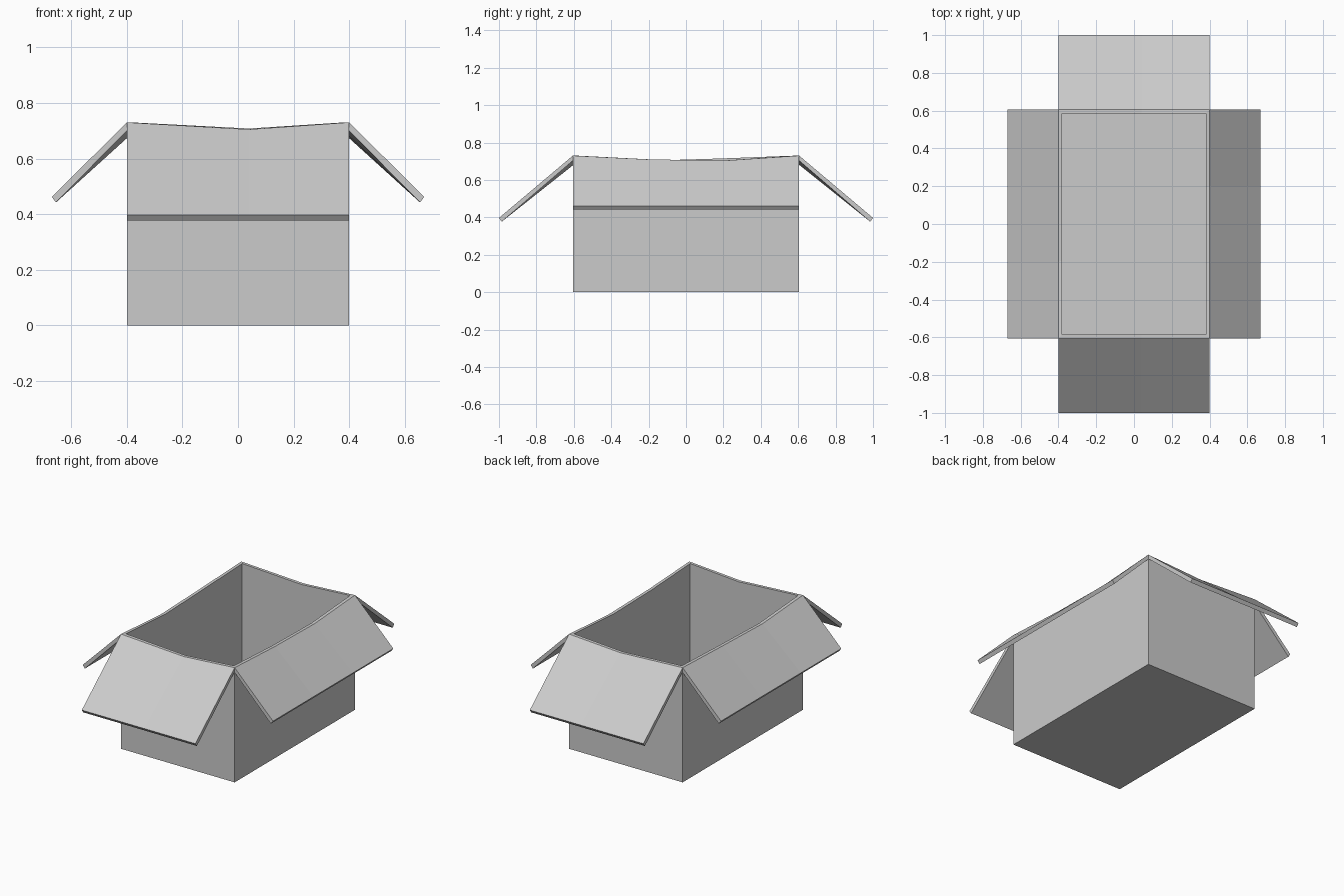
import bpy, bmesh

cube = bpy.data.objects.get("Cube")
if cube:
    bpy.data.objects.remove(cube)

# Plain cardboard colour
GREY = (0.6, 0.6, 0.6, 1.0)
card = bpy.data.materials.new("plain grey card")
card.use_nodes = True
card.diffuse_color = GREY
card.node_tree.nodes["Principled BSDF"].inputs["Base Color"].default_value = GREY

HX, HY, TOP, WALL = 0.40, 0.605, 0.73, 0.02

# Top edge of each wall, counter-clockwise, sagging between the corners
front_rim = [(-HX, -HY, TOP), (0.04, -HY, 0.705), (HX, -HY, TOP)]
left_rim = [(HX, -HY, TOP), (HX, -0.2, 0.71), (HX, 0.2, 0.703), (HX, HY, TOP)]
back_rim = [(HX, HY, TOP), (0.04, HY, 0.708), (-HX, HY, TOP)]
right_rim = [(-HX, HY, TOP), (-HX, 0.2, 0.715), (-HX, -0.2, 0.703), (-HX, -HY, TOP)]


def loft(name, rings, close_rings=False, close_loop=True, cap=True):
    """Skin a row of equal-length point rings into one solid object."""
    bm = bmesh.new()
    rows = [[bm.verts.new(p) for p in ring] for ring in rings]
    pairs = list(zip(rows, rows[1:]))
    if close_rings:
        pairs.append((rows[-1], rows[0]))
    for a, b in pairs:
        n = len(a)
        for i in range(n if close_loop else n - 1):
            j = (i + 1) % n
            bm.faces.new((a[i], a[j], b[j], b[i]))
    if cap and close_loop:
        bm.faces.new(rows[0])
        bm.faces.new(rows[-1])
    elif cap:
        bm.faces.new([r[0] for r in rows])
        bm.faces.new([r[-1] for r in rows])
    bmesh.ops.recalc_face_normals(bm, faces=bm.faces)
    mesh = bpy.data.meshes.new(name)
    bm.to_mesh(mesh)
    bm.free()
    mesh.materials.append(card)
    obj = bpy.data.objects.new(name, mesh)
    bpy.context.collection.objects.link(obj)
    return obj


# Hollow box: outer base, outer rim, inner rim, inner floor
rim = front_rim[:-1] + left_rim[:-1] + back_rim[:-1] + right_rim[:-1]
inner = [(x * (HX - WALL) / HX, y * (HY - WALL) / HY, z) for x, y, z in rim]
loft("box_body", [[(x, y, 0) for x, y, z in rim], rim, inner,
                  [(x, y, WALL) for x, y, z in inner]])


def flap(name, edge, out, reach, tip, thick):
    """Folded-down flap hinged on a rim; out is its outward direction."""
    def row(dist, z=None, drop=0):
        return [(px + out[0] * dist, py + out[1] * dist, pz - drop if z is None else z)
                for px, py, pz in edge]
    loft(name, [row(0), row(reach, tip), row(reach - 0.015, tip - 0.02),
                row(0, drop=thick)], close_rings=True, close_loop=False)


# Four flaps
flap("front_flap", front_rim, (0, -1), 0.395, 0.397, 0.027)
flap("back_flap", back_rim, (0, 1), 0.395, 0.397, 0.027)
flap("left_flap", left_rim, (1, 0), 0.27, 0.462, 0.03)
flap("right_flap", right_rim, (-1, 0), 0.27, 0.462, 0.03)
